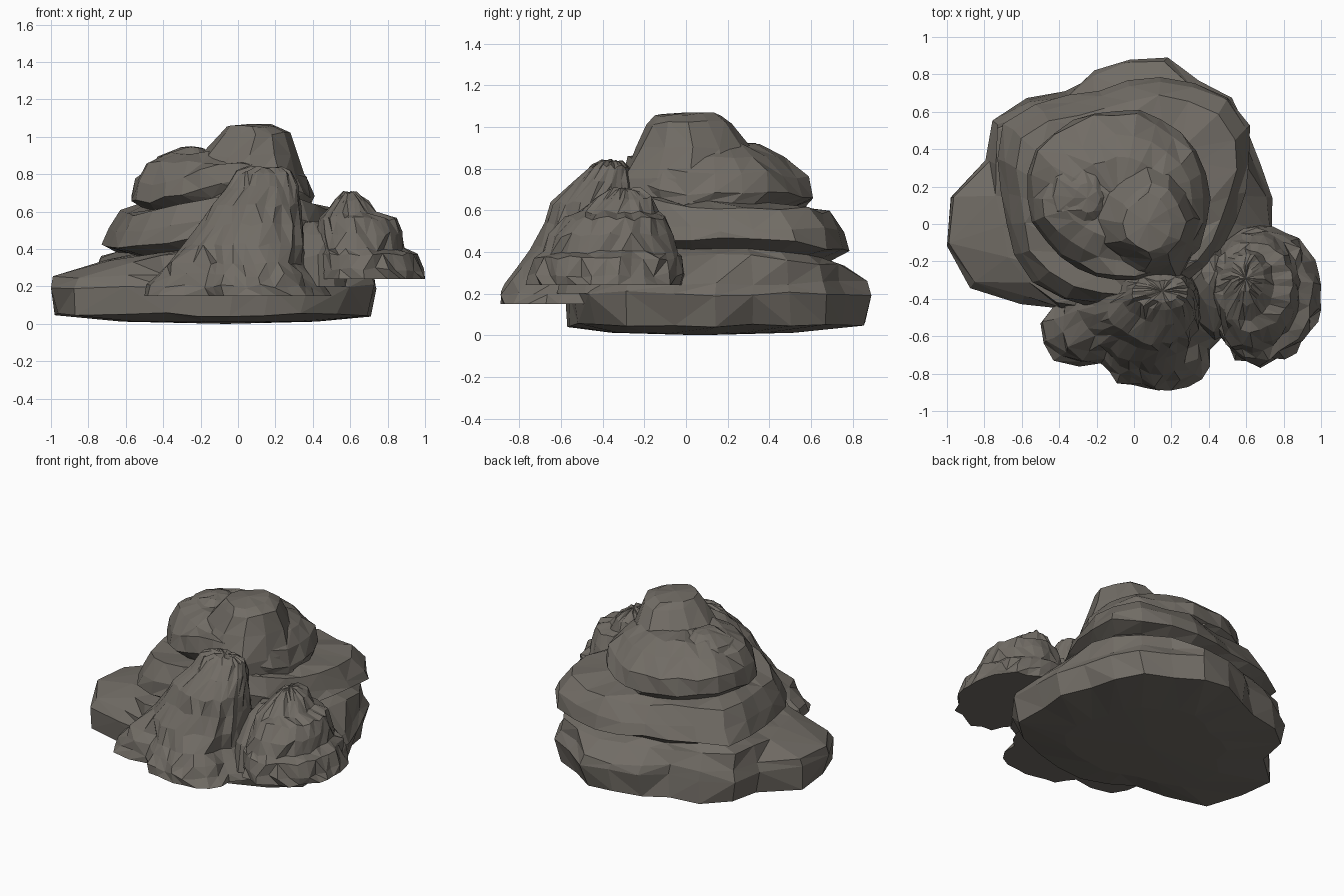
import bpy, bmesh, math, random

if "Cube" in bpy.data.objects:
    bpy.data.objects.remove(bpy.data.objects["Cube"])

stone = bpy.data.materials.new("grey brown stone")
stone.diffuse_color = (0.165, 0.15, 0.13, 1)
stone.use_nodes = True
stone.node_tree.nodes["Principled BSDF"].inputs["Base Color"].default_value = stone.diffuse_color


def outline(radii, rng, jitter):
    """Polar outline with random knocks, normalised to a unit box."""
    n = len(radii)
    pts = []
    for i, r in enumerate(radii):
        a = 2 * math.pi * i / n
        r *= 1 + rng.uniform(-jitter, jitter)
        pts.append((r * math.cos(a), r * math.sin(a)))
    xs, ys = zip(*pts)
    return [((x - min(xs)) / (max(xs) - min(xs)), (y - min(ys)) / (max(ys) - min(ys))) for x, y in pts]


def scaled(radii, first, last, factor):
    """Copy of the radii with one arc pushed in or out."""
    return [r * factor if first <= i <= last else r for i, r in enumerate(radii)]


def refine(radii):
    """Double the number of radii by putting a mean between neighbours."""
    n = len(radii)
    return [v for i in range(n) for v in (radii[i], (radii[i] + radii[(i + 1) % n]) / 2)]


def rock(name, rings, jitter, zjit, wave=None, floor=None, top=None, seed=1):
    """Loft faceted rock through rings of (radii, z, x0, x1, y0, y1)."""
    rng = random.Random(seed)
    bm = bmesh.new()
    loops = []
    for k, (radii, z, x0, x1, y0, y1) in enumerate(rings):
        loop = []
        n = len(radii)
        for i, (u, v) in enumerate(outline(radii, rng, jitter)):
            dz = 0 if k == 0 else rng.uniform(-zjit, zjit)
            if wave:
                dz += wave(2 * math.pi * i / n, z)
            loop.append(bm.verts.new((x0 + u * (x1 - x0), y0 + v * (y1 - y0), z + dz)))
        loops.append(loop)
    for lo, hi in zip(loops, loops[1:]):
        for i in range(n):
            j = (i + 1) % n
            a, b, c, d = lo[i], lo[j], hi[j], hi[i]
            if rng.random() < 0.5:
                bm.faces.new((a, b, c))
                bm.faces.new((a, c, d))
            else:
                bm.faces.new((a, b, d))
                bm.faces.new((b, c, d))
    # fan caps
    for loop, z in ((loops[0], floor), (loops[-1], top)):
        cx = sum(v.co.x for v in loop) / n
        cy = sum(v.co.y for v in loop) / n
        zc = loop[0].co.z if z is None else z
        mid = bm.verts.new((cx, cy, zc))
        for i in range(n):
            bm.faces.new((loop[i], loop[(i + 1) % n], mid))
    bmesh.ops.recalc_face_normals(bm, faces=bm.faces)
    me = bpy.data.meshes.new(name)
    bm.to_mesh(me)
    bm.free()
    me.materials.append(stone)
    ob = bpy.data.objects.new(name, me)
    bpy.context.collection.objects.link(ob)
    return ob


def strata(a, z):
    """Ledges undulate and climb towards the front right."""
    if z < .3 or z > .79:
        return 0
    if z < .5:
        return .06 * max(0, math.cos(a + .8)) + .012 * math.sin(3 * a + .3)
    return .09 * max(0, math.cos(a + 1.2)) ** 3 + .015 * math.sin(3 * a + .3)


# layered main rock: base slab, middle ledge, upper ledge
slab = [.77, .72, .74, .76, .72, .77, .74, .70, .66, .76, .82, .78,
        .95, .98, .97, .80, .70, .70, .73, .75, .80, .85, .87, .80]
ledge = [.60, .65, .72, .74, .70, .66, .60, .58, .60, .68, .74, .70,
         .65, .66, .68, .68, .68, .65, .62, .60, .58, .57, .56, .57]
upper = [.50, .50, .49, .47, .46, .46, .45, .46, .47, .49, .51, .49,
         .47, .46, .44, .42, .41, .41, .42, .44, .46, .48, .50, .50]
notch = scaled(ledge, 7, 11, 1.12)
seam = scaled(upper, 6, 12, 1.16)
lip = scaled(upper, 7, 11, .98)
crown = scaled(upper, 7, 11, .9)
rock("layered_rock", [
    (slab, .012, -.62, .42, -.36, .52),
    (slab, .05, -.98, .71, -.57, .86),
    (slab, .20, -1, .74, -.58, .89),
    (slab, .25, -.99, .73, -.57, .87),
    (ledge, .345, -.74, .60, -.45, .76),
    (notch, .375, -.65, .53, -.37, .69),
    (ledge, .415, -.73, .62, -.45, .785),
    (ledge, .50, -.69, .60, -.42, .76),
    (ledge, .60, -.63, .55, -.38, .69),
    (seam, .625, -.53, .39, -.28, .57),
    (lip, .67, -.57, .41, -.30, .61),
    (lip, .765, -.55, .37, -.28, .59),
    (crown, .86, -.49, .31, -.20, .48),
    (crown, .915, -.37, .20, -.08, .36),
], .025, .012, wave=strata, floor=.0, top=.92, seed=4)

# summit block
round12 = [1, .95, 1, 1.05, .95, 1, 1.05, 1, .92, 1, 1.04, .96]
rock("summit", [
    (round12, .55, -.36, .41, -.34, .42),
    (round12, .76, -.25, .37, -.30, .36),
    (round12, .90, -.21, .32, -.24, .32),
    (round12, 1.02, -.10, .28, -.19, .22),
    (round12, 1.06, -.06, .20, -.15, .17),
], .06, .01, top=1.07, seed=7)

# knob on the left shoulder
rock("shoulder_knob", [
    (round12, .78, -.50, -.06, -.06, .40),
    (round12, .89, -.43, -.12, 0, .32),
    (round12, .935, -.32, -.18, .06, .22),
], .08, .01, top=.95, seed=3)

# craggy front rock
front = refine([.45, .45, .40, .35, .33, .35, .40, .48,
                .54, .53, .32, .36, .37, .41, .44, .38])
mid = refine([1, 1, 1.05, 1, .95, 1, 1, .95, 1, 1, .95, 1, 1.05, 1.1, 1.1, 1])
rock("front_rock", [
    (front, .15, -.50, .50, -.89, -.20),
    (front, .20, -.49, .47, -.89, -.20),
    (front, .26, -.43, .42, -.87, -.20),
    (front, .32, -.38, .37, -.81, -.21),
    (mid, .42, -.30, .355, -.75, -.21),
    (mid, .53, -.21, .345, -.68, -.22),
    (mid, .63, -.14, .34, -.65, -.23),
    (mid, .73, -.06, .325, -.54, -.25),
    (mid, .81, -.01, .29, -.46, -.27),
    (mid, .835, .06, .24, -.42, -.30),
], .055, .012, top=.835, seed=11)

# craggy rock on the right
side = refine([.33, .34, .36, .38, .38, .37, .34, .29,
               .27, .27, .30, .36, .38, .36, .34, .33])
rock("right_rock", [
    (side, .24, .41, 1, -.77, 0),
    (side, .29, .41, .995, -.76, -.01),
    (side, .37, .41, .96, -.73, -.02),
    (side, .40, .41, .89, -.69, -.04),
    (side, .48, .42, .88, -.66, -.06),
    (side, .56, .43, .85, -.58, -.10),
    (side, .59, .46, .75, -.52, -.13),
    (side, .66, .52, .70, -.44, -.16),
    (side, .70, .56, .64, -.36, -.22),
], .06, .012, top=.705, seed=5)

# low saddle joining the front and right rocks
rock("saddle", [
    (round12, .20, .25, .60, -.62, -.10),
    (round12, .36, .27, .58, -.58, -.12),
    (round12, .48, .32, .54, -.45, -.14),
    (round12, .54, .36, .50, -.35, -.16),
], .07, .015, top=.55, seed=9)
